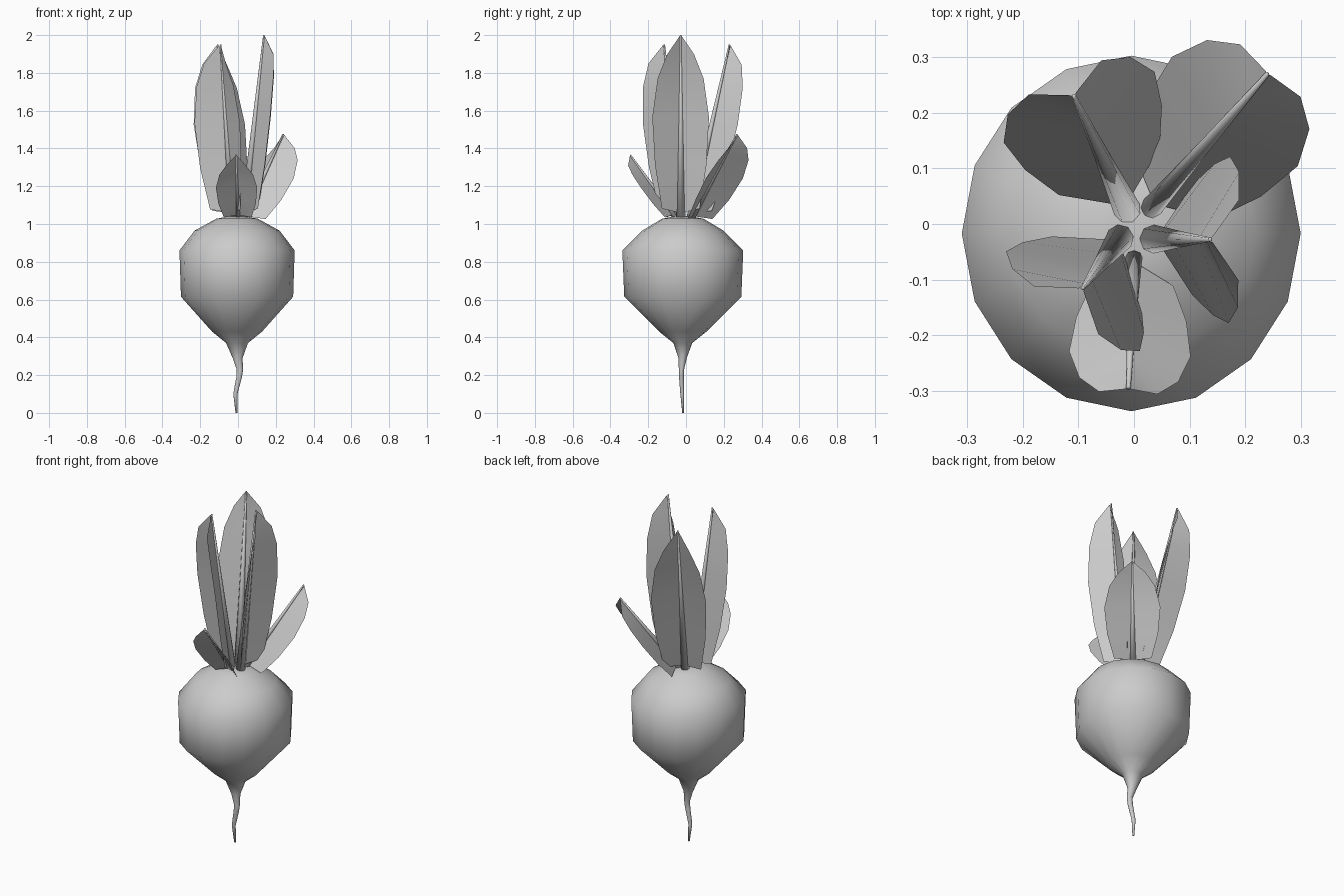
import bpy, math
from mathutils import Vector

if "Cube" in bpy.data.objects:
    bpy.data.objects.remove(bpy.data.objects["Cube"])


def make_object(name, verts, faces, smooth):
    mesh = bpy.data.meshes.new(name)
    mesh.from_pydata(verts, [], faces)
    mesh.update()
    for p in mesh.polygons:
        p.use_smooth = smooth
    obj = bpy.data.objects.new(name, mesh)
    bpy.context.collection.objects.link(obj)
    return obj


def loft(name, rings):
    """Skin equal-sized rings of points, capping both ends."""
    n = len(rings[0])
    verts = [v for ring in rings for v in ring]
    faces = [(k * n + i, k * n + (i + 1) % n, (k + 1) * n + (i + 1) % n, (k + 1) * n + i)
             for k in range(len(rings) - 1) for i in range(n)]
    faces.append(tuple(reversed(range(n))))
    faces.append(tuple(range((len(rings) - 1) * n, len(rings) * n)))
    return make_object(name, verts, faces, True)


# Bulb with wavy tap root: centre x, centre y, z, radius x, radius y
ROOT = [
    (-.008, -.015, 0, .005, .005),
    (-.014, -.020, .10, .011, .010),
    (.006, -.024, .19, .015, .013),
    (.010, -.024, .23, .017, .014),
    (-.002, -.018, .29, .026, .022),
    (-.005, -.017, .37, .058, .050),
    (-.005, -.017, .43, .132, .125),
    (-.005, -.017, .615, .297, .310),
    (-.005, -.017, .86, .305, .320),
    (-.005, -.017, .965, .225, .215),
    (-.005, -.017, 1.028, .110, .110),
    (-.005, -.017, 1.04, .045, .045),
]
SIDES = 16
loft("root_bulb", [[(cx + rx * math.cos(2 * math.pi * i / SIDES),
                     cy + ry * math.sin(2 * math.pi * i / SIDES), z)
                    for i in range(SIDES)] for cx, cy, z, rx, ry in ROOT])

# Half-blade outline: fraction along midrib, half width, outward fold
BLADE = [(.06, .10, .065), (.30, .136, .078), (.56, .15, .08),
         (.77, .122, .075), (.90, .072, .062), (.995, .006, .006)]


def leaf(name, base, tip, width, fold, stem_r):
    base, tip = Vector(base), Vector(tip)
    axis = tip - base
    d = axis.normalized()
    r = Vector((axis.x, axis.y, 0)).normalized()
    out = (r - d * d.dot(r)).normalized()
    side = d.cross(out)

    # tapered stem
    rings = []
    for t, rad in ((0, stem_r), (.5, stem_r * .55), (1, .004)):
        c = base + axis * t
        rings.append([c + (out * math.cos(a) + side * math.sin(a)) * rad
                      for a in (2 * math.pi * i / 8 for i in range(8))])
    loft(name + "_stem", rings)

    # two blade halves folded away from the midrib
    verts, faces = [], []
    for s in (1, -1):
        start = len(verts)
        for t, w, o in [(.03, .004, .004)] + BLADE:
            m = base + axis * t
            verts.append(m + side * (s * .004) + out * .004)
            verts.append(m + side * (s * w * width) + out * (o * fold))
        for k in range(len(BLADE)):
            a = start + 2 * k
            f = (a, a + 1, a + 3, a + 2)
            faces.append(f if s > 0 else f[::-1])
    make_object(name + "_blade", verts, faces, True)


leaf("leaf_back_left", (-.012, .025, 1.03), (-.108, .23, 1.95), 1, 1, .025)
leaf("leaf_back_right", (.03, .028, 1.03), (.24, .27, 1.475), 1, .8, .02)
leaf("leaf_right", (.035, -.027, 1.03), (.137, -.028, 2.0), 1, 1, .026)
leaf("leaf_front_left", (-.025, -.025, 1.03), (-.092, -.115, 1.95), 1, 1, .025)
leaf("leaf_front", (0, -.06, 1.04), (-.01, -.295, 1.365), .73, .65, .015)
